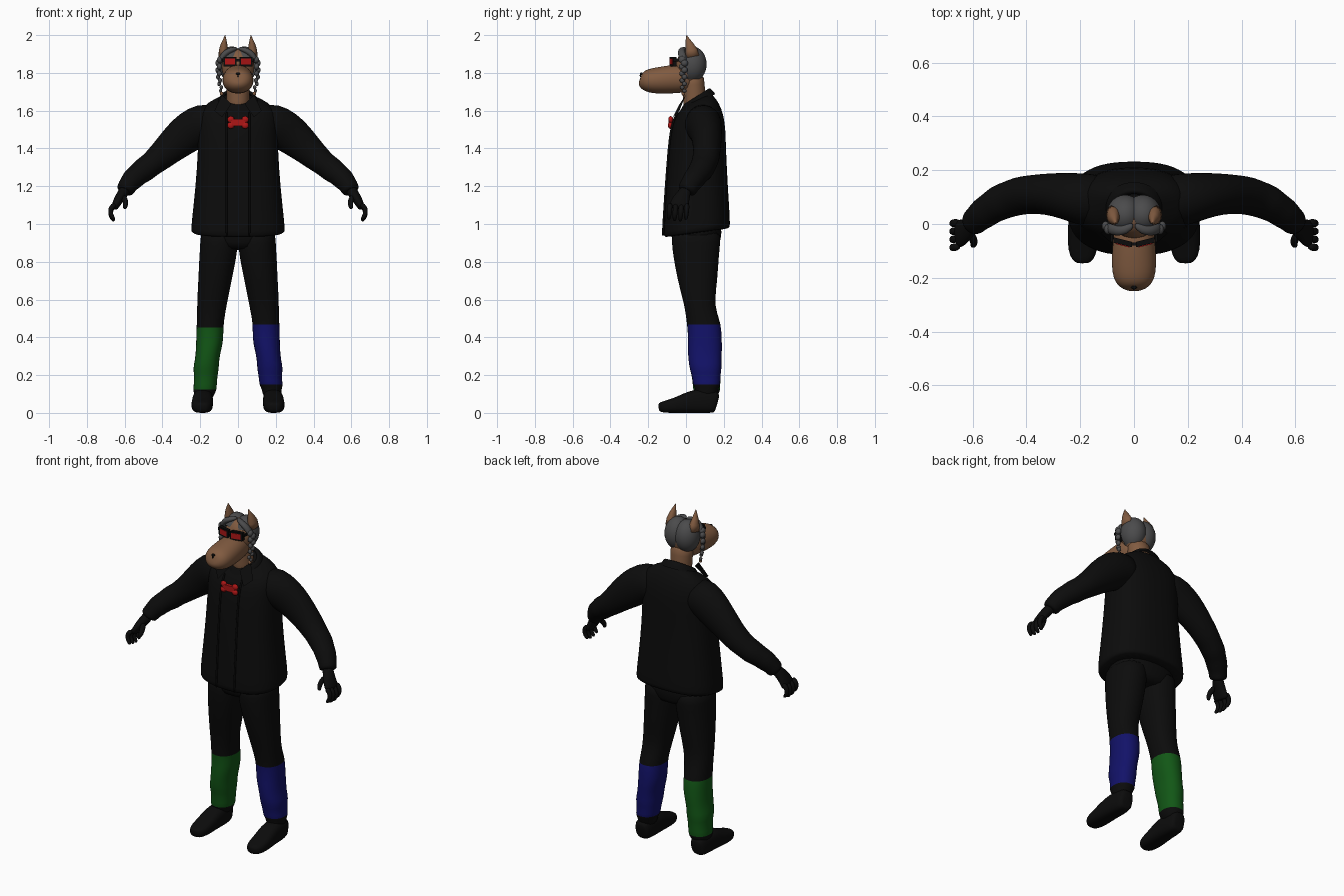
import bpy, bmesh, math
from mathutils import Vector


def material(name, rgb):
    m = bpy.data.materials.new(name)
    m.diffuse_color = (*rgb, 1)
    return m


BLACK = material("black cloth", (0.0035, 0.0035, 0.0035))
BROWN = material("brown fur", (0.22, 0.105, 0.052))
GREY = material("grey hair", (0.07, 0.07, 0.072))
RED = material("red", (0.42, 0.008, 0.008))
GREEN = material("green", (0.006, 0.095, 0.008))
BLUE = material("blue", (0.006, 0.006, 0.14))
X, Y, Z = Vector((1, 0, 0)), Vector((0, 1, 0)), Vector((0, 0, 1))


def finish(name, bm, mats, mirror=False, sub=0, smooth=True):
    bmesh.ops.recalc_face_normals(bm, faces=bm.faces[:])
    me = bpy.data.meshes.new(name)
    bm.to_mesh(me)
    bm.free()
    for p in me.polygons:
        p.use_smooth = smooth
    for m in mats:
        me.materials.append(m)
    ob = bpy.data.objects.new(name, me)
    bpy.context.collection.objects.link(ob)
    if mirror:
        md = ob.modifiers.new("mirror", 'MIRROR')
        md.use_mirror_merge = False
    if sub:
        md = ob.modifiers.new("smooth", 'SUBSURF')
        md.levels = md.render_levels = sub
    return ob


def add_tube(bm, path, ref=Y, n=16, p=2.0, caps=True):
    """Loft superellipse rings; a point is x, y, z, side radius, ref radius, (tilt)."""
    pts = [Vector(q[:3]) for q in path]
    rings = []
    for i, q in enumerate(path):
        t = (pts[min(i + 1, len(pts) - 1)] - pts[max(i - 1, 0)]).normalized()
        if len(q) > 5:
            t = Vector((0, -q[5], 1)).normalized()
        v = (ref - t * ref.dot(t)).normalized()
        u = t.cross(v)
        ring = []
        for k in range(n):
            a = 2 * math.pi * k / n
            c, s = math.cos(a), math.sin(a)
            c = math.copysign(abs(c) ** (2 / p), c)
            s = math.copysign(abs(s) ** (2 / p), s)
            ring.append(bm.verts.new(pts[i] + u * c * q[3] + v * s * q[4]))
        rings.append(ring)
    for a, b in zip(rings, rings[1:]):
        for k in range(n):
            bm.faces.new((a[k], a[(k + 1) % n], b[(k + 1) % n], b[k]))
    if caps:
        bm.faces.new(rings[0])
        bm.faces.new(rings[-1])


def tube(name, path, mat, ref=Y, n=16, p=2.0, mirror=False, sub=1, caps=True):
    bm = bmesh.new()
    add_tube(bm, path, ref, n, p, caps)
    return finish(name, bm, [mat], mirror, sub)


def add_ball(bm, c, r, seg=16):
    vs = bmesh.ops.create_uvsphere(bm, u_segments=seg, v_segments=seg // 2 + 2, radius=1)["verts"]
    for v in vs:
        v.co = Vector([c[i] + v.co[i] * r[i] for i in range(3)])


def balls(name, items, mat, mirror=False, seg=16):
    bm = bmesh.new()
    for c, r in items:
        add_ball(bm, c, r, seg)
    return finish(name, bm, [mat], mirror)


# Jacket body: height, half width, front, back, tilt
body = [(0.952, .235, -.11, .225, .14), (0.956, .25, -.12, .235, .14), (1.0, .248, -.119, .235, .1),
        (1.2, .225, -.105, .222, 0), (1.4, .212, -.09, .212, 0), (1.5, .213, -.078, .21, 0),
        (1.57, .212, -.06, .2, .05), (1.62, .19, -.035, .178, .2),
        (1.65, .13, -.02, .15, .4), (1.665, .08, -.01, .125, .6)]
tube("jacket", [(0, (f + b) / 2, z, hx, (b - f) / 2, t) for z, hx, f, b, t in body],
     BLACK, n=28, p=2.5)
# Front opening edges
tube("jacket_edge", [(.06, f - .002, z - (f - b) / -2 * t, .006, .006)
                     for z, hx, f, b, t in body[1:8]], BLACK, n=8, mirror=True)
# Collar standing around the neck, with folded points
tube("collar", [(0, .06, 1.64, .115, .108, .5), (0, .058, 1.665, .1, .092, .6),
                (0, .055, 1.68, .088, .08, .65), (0, .055, 1.67, .076, .068, .65)],
     BLACK, n=24, caps=False)
bm = bmesh.new()
flap = [(.035, -.034, 1.635), (.085, .0, 1.685), (.125, -.035, 1.60), (.085, -.07, 1.565)]
bm.faces.new([bm.verts.new(c) for c in flap])
bmesh.ops.solidify(bm, geom=bm.faces[:], thickness=.012)
finish("collar_point", bm, [BLACK], mirror=True, smooth=False)

# Sleeves with soft folds towards the cuff
tube("sleeve", [(.10, .085, 1.535, .10, .10), (.19, .09, 1.53, .112, .10), (.25, .105, 1.495, .11, .088),
                (.32, .112, 1.44, .097, .078), (.385, .11, 1.38, .08, .073), (.43, .104, 1.34, .072, .072),
                (.465, .092, 1.312, .064, .068), (.50, .08, 1.285, .068, .068), (.53, .06, 1.262, .058, .06),
                (.56, .04, 1.235, .06, .06), (.58, .022, 1.21, .05, .052), (.595, .008, 1.185, .05, .052),
                (.602, 0, 1.17, .042, .045)], BLACK, n=18, mirror=True)
# Gloved hands: palm, four curled fingers and a thumb
bm = bmesh.new()
add_tube(bm, [(.592, .008, 1.19, .03, .03), (.608, -.008, 1.165, .03, .034), (.632, -.028, 1.13, .026, .048),
              (.65, -.036, 1.095, .022, .056), (.655, -.038, 1.08, .016, .05)], n=12)
for i in range(4):
    y = .006 - i * .03
    d = .008 * abs(i - 1.4)
    add_tube(bm, [(.648, y, 1.105, .015, .015), (.672, y - .002, 1.078 + d, .0155, .0155),
                  (.678, y - .004, 1.048 + d, .014, .014), (.664, y - .006, 1.022 + d, .012, .012),
                  (.654, y - .007, 1.012 + d, .007, .007)], n=8)
add_tube(bm, [(.612, -.03, 1.15, .018, .018), (.596, -.058, 1.125, .017, .017),
              (.594, -.075, 1.10, .015, .015), (.602, -.083, 1.078, .009, .009)], n=8)
finish("glove", bm, [BLACK], mirror=True, sub=1)

# Trousers: hips and two legs with a coloured lower half each
tube("trouser_hips", [(0, .055, .86, .1, .11, 0), (0, .054, .9, .19, .128, 0),
                      (0, .055, .96, .202, .135, 0), (0, .055, 1.0, .2, .135, 0)], BLACK, n=24, p=2.3)


def leg(name, side, mat, top, bottom):
    rows = [(.98, .1, .054, .1, .132), (.9, .1, .053, .1, .13), (.83, .106, .053, .1, .122),
            (.7, .122, .061, .089, .106), (.6, .135, .068, .082, .085), (.53, .142, .08, .075, .083),
            (top, .149, .097, .071, .09), (.39, .149, .1, .073, .09), (.34, .155, .1, .068, .092),
            (.28, .164, .1, .064, .088), (.235, .17, .104, .07, .086), (.19, .17, .107, .06, .074),
            (bottom, .176, .11, .064, .074), (bottom - .015, .178, .11, .052, .06),
            (.07, .182, .105, .048, .055)]
    bm = bmesh.new()
    add_tube(bm, [(side * x, y, z, rx, ry, 0) for z, x, y, rx, ry in rows], n=20, p=2.2)
    for f in bm.faces:
        f.material_index = int(bottom - .001 < f.calc_center_median().z < top)
    finish(name, bm, [BLACK, mat], sub=1)


leg("left_leg", 1, BLUE, .47, .145)
leg("right_leg", -1, GREEN, .45, .115)
# Shoes with a flattened sole
bm = bmesh.new()
add_tube(bm, [(.185, .168, .055, .03, .04), (.185, .16, .058, .046, .06), (.185, .1, .062, .054, .066),
              (.187, .03, .06, .056, .062), (.19, -.04, .042, .058, .044), (.191, -.1, .033, .055, .034),
              (.19, -.135, .03, .04, .027), (.19, -.146, .028, .02, .018)], ref=Z, n=18, p=2.7)
for v in bm.verts:
    v.co.z = max(v.co.z, 0)
finish("shoe", bm, [BLACK], mirror=True, sub=1)

# Neck, skull and long muzzle
tube("neck", [(0, .05, 1.58, .062, .065), (0, .045, 1.66, .06, .06), (0, .04, 1.74, .065, .06),
              (0, .035, 1.8, .07, .06)], BROWN)
balls("skull", [((0, .022, 1.83), (.086, .075, .098))], BROWN, seg=28)
tube("muzzle", [(0, .04, 1.77, .05, .05), (0, .01, 1.77, .072, .073), (0, -.06, 1.768, .079, .077),
                (0, -.12, 1.762, .084, .073), (0, -.18, 1.758, .083, .068), (0, -.22, 1.76, .07, .056),
                (0, -.24, 1.764, .045, .037), (0, -.245, 1.766, .02, .018)], BROWN, ref=Z, n=20, p=2.1)
balls("nose", [((0, -.236, 1.796), (.011, .007, .007)), ((0, -.241, 1.786), (.004, .004, .009))], BLACK)

# Pointed ears
tube("ear", [(.078, .035, 1.885, .026, .036), (.076, .028, 1.92, .025, .033), (.074, .018, 1.95, .018, .022),
             (.07, .008, 1.98, .008, .01), (.068, .003, 2.0, .001, .001)], BROWN, n=14, mirror=True, sub=0)

# Hair: two lobes with a centre parting, trimmed away from the face
bm = bmesh.new()
add_ball(bm, (.033, .033, 1.846), (.07, .076, .094), 28)
cut = [f for f in bm.faces if f.calc_center_median().z < 1.765 or
       (f.calc_center_median().y < .005 and f.calc_center_median().z < 1.885)]
bmesh.ops.delete(bm, geom=cut, context='FACES')
finish("hair", bm, [GREY], mirror=True)
tube("hair_fringe", [(.002, .0, 1.93, .008, .01), (.03, -.022, 1.924, .014, .018), (.06, -.026, 1.912, .017, .02),
                     (.085, -.018, 1.885, .017, .022), (.097, -.012, 1.85, .015, .02)],
     GREY, n=12, mirror=True)
# Side braids made of alternating strands, with a bead at the end
strands = []
for i in range(10):
    k = i / 9
    r = .02 - .009 * k
    x = .1 + .008 * math.sin(k * math.pi) - .012 * k + (.004 if i % 2 else -.004)
    strands.append(((x, -.014 + (.006 if i % 2 else -.006), 1.87 - .165 * k), (r * .8, r, r * .95)))
balls("braid", strands, GREY, mirror=True, seg=10)
balls("braid_bead", [((.087, -.014, 1.69), (.01, .01, .011))], BROWN, mirror=True, seg=10)


# Glasses: frame, side arms and red lenses
def box(name, c, s, mat, mirror=True, turn=0.0):
    bm = bmesh.new()
    vs = bmesh.ops.create_cube(bm, size=1)["verts"]
    for v in vs:
        x, y, z = (v.co[i] * s[i] for i in range(3))
        v.co = Vector((c[0] + x, c[1] + y + x * turn, c[2] + z))
    return finish(name, bm, [mat], mirror, smooth=False)


box("glasses_frame", (.042, -.068, 1.86), (.07, .02, .05), BLACK, turn=.25)
box("glasses_bridge", (0, -.074, 1.866), (.03, .012, .014), BLACK, mirror=False)
box("glasses_arm", (.083, -.03, 1.868), (.008, .075, .014), BLACK)
box("lens", (.042, -.0785, 1.86), (.052, .005, .032), RED, turn=.25)

# Bone-shaped bow tie
balls("bow_tie_ends", [((.038, -.081, 1.553), (.019, .013, .018)),
                       ((.038, -.083, 1.522), (.019, .013, .018))], RED, mirror=True)
box("bow_tie_middle", (0, -.082, 1.538), (.08, .02, .036), RED, mirror=False)
